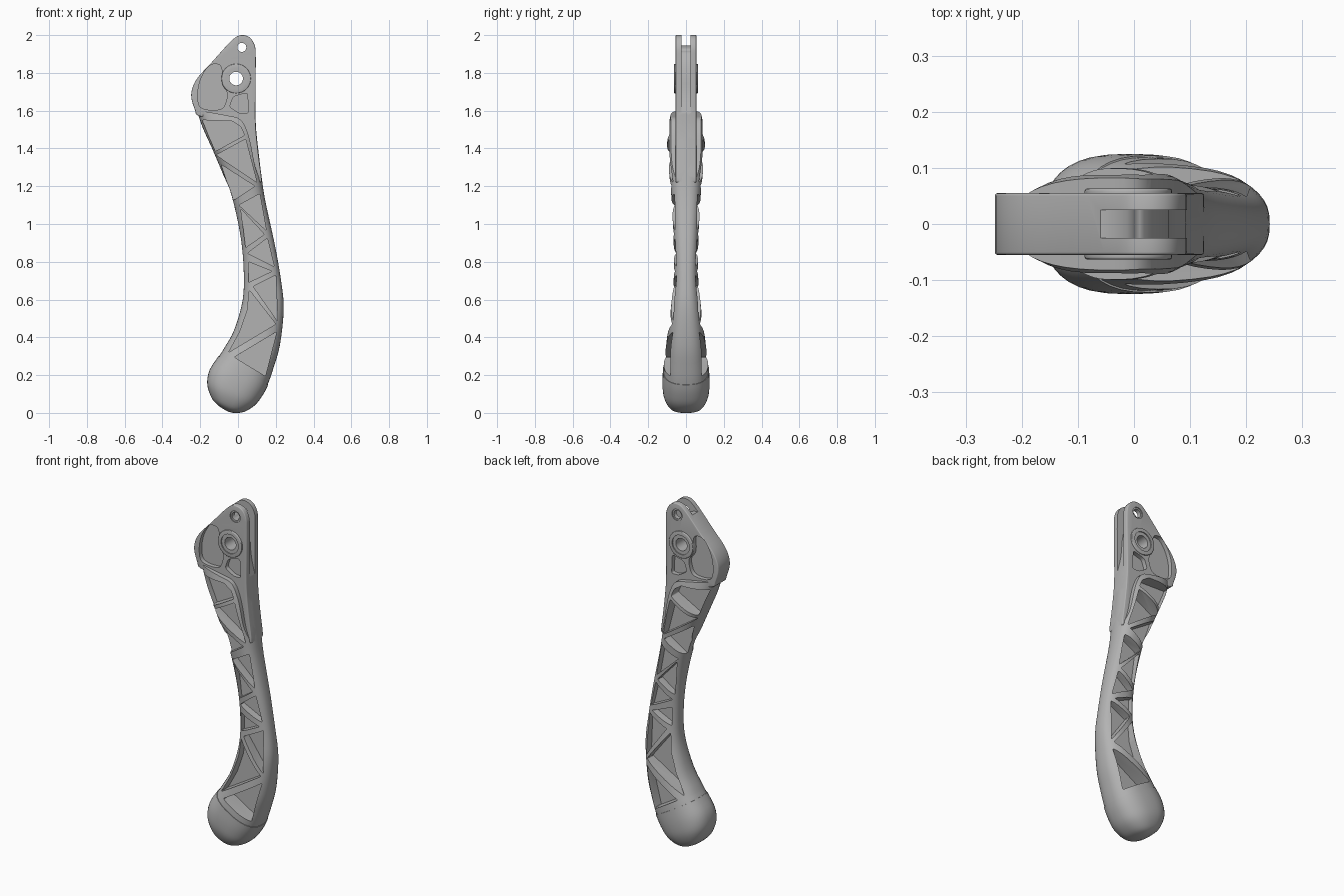
import bpy, bmesh, math
from mathutils import Vector

cube = bpy.data.objects.get("Cube")
if cube:
    bpy.data.objects.remove(cube, do_unlink=True)

grey = bpy.data.materials.new("satin grey")
grey.use_nodes = True
grey.diffuse_color = (0.45, 0.45, 0.45, 1)
grey.node_tree.nodes["Principled BSDF"].inputs["Base Color"].default_value = (0.45, 0.45, 0.45, 1)


def spline(pts, steps=4, closed=False):
    """Catmull-Rom through points of any dimension."""
    pts = [Vector(p) for p in pts]
    n = len(pts)
    pick = (lambda i: pts[i % n]) if closed else (lambda i: pts[min(max(i, 0), n - 1)])
    out = []
    for i in range(n if closed else n - 1):
        a, b, c, d = (pick(i + k) for k in (-1, 0, 1, 2))
        for s in range(steps):
            t = s / steps
            out.append(b + (c - a) * (t / 2) + (a * 2 - b * 5 + c * 4 - d) * (t * t / 2)
                       + (b * 3 - a - c * 3 + d) * (t ** 3 / 2))
    return out if closed else out + [pts[-1]]


def circle(x, z, r, n=32):
    return [(x + r * math.cos(math.tau * i / n), z + r * math.sin(math.tau * i / n)) for i in range(n)]


def finish(name, bm):
    bmesh.ops.recalc_face_normals(bm, faces=bm.faces)
    mesh = bpy.data.meshes.new(name)
    bm.to_mesh(mesh)
    bm.free()
    mesh.materials.append(grey)
    obj = bpy.data.objects.new(name, mesh)
    bpy.context.collection.objects.link(obj)
    return obj


def prisms(name, outlines, y0, y1, both=True, corner=0):
    """Extrude x-z outlines from y0 to y1, optionally mirrored to the other side."""
    total = bmesh.new()
    for pts in outlines:
        for side in ((1, -1) if both else (1,)):
            bm = bmesh.new()
            bm.faces.new([bm.verts.new((p[0], y0 * side, p[1])) for p in pts])
            if corner:
                bmesh.ops.bevel(bm, geom=bm.verts[:], offset=corner, segments=3,
                                profile=0.5, affect='VERTICES')
            ext = bmesh.ops.extrude_face_region(bm, geom=bm.faces[:])["geom"]
            moved = [v for v in ext if isinstance(v, bmesh.types.BMVert)]
            bmesh.ops.translate(bm, verts=moved, vec=(0, (y1 - y0) * side, 0))
            bmesh.ops.recalc_face_normals(bm, faces=bm.faces)
            tmp = bpy.data.meshes.new("tmp")
            bm.to_mesh(tmp)
            bm.free()
            total.from_mesh(tmp)
            bpy.data.meshes.remove(tmp)
    return finish(name, total)


def loft(name, rows, grow=0, sides=40):
    """Skin squarish oval sections given as right edge, left edge and half depth."""
    bm = bmesh.new()
    rings = []
    for lx, lz, rx, rz, h in rows:
        mid = Vector((lx + rx, 0, lz + rz)) / 2
        half = Vector((rx - lx, 0, rz - lz)) / 2
        half += half.normalized() * grow
        ring = []
        for i in range(sides):
            a = math.tau * i / sides
            c, s = math.cos(a), math.sin(a)
            u = math.copysign(abs(c) ** 0.8, c)
            v = math.copysign(abs(s) ** 0.8, s)
            ring.append(bm.verts.new(mid + half * u + Vector((0, (h + grow) * v, 0))))
        rings.append(ring)
    for a, b in zip(rings, rings[1:]):
        for i in range(sides):
            j = (i + 1) % sides
            bm.faces.new((a[i], a[j], b[j], b[i]))
    bm.faces.new(rings[0])
    bm.faces.new(rings[-1])
    return finish(name, bm)


def apply(obj, mod):
    bpy.context.view_layer.objects.active = obj
    bpy.ops.object.modifier_apply(modifier=mod.name)


def combine(obj, other, operation):
    mod = obj.modifiers.new("combine", 'BOOLEAN')
    mod.operation, mod.solver, mod.object = operation, 'EXACT', other
    apply(obj, mod)
    bpy.data.objects.remove(other, do_unlink=True)


def soften(obj, width):
    mod = obj.modifiers.new("soft edges", 'BEVEL')
    mod.width, mod.segments, mod.limit_method = width, 3, 'ANGLE'
    mod.angle_limit = math.radians(50)
    apply(obj, mod)


# Grip and end knob sections, top to bottom
sections = [
    (-.225, 1.62, .092, 1.6, .075), (-.187, 1.51, .096, 1.5, .094),
    (-.135, 1.395, .11, 1.37, .1), (-.08, 1.265, .125, 1.25, .088),
    (-.035, 1.155, .145, 1.12, .077), (.012, .945, .195, .89, .066),
    (.03, .76, .228, .7, .064), (.025, .6, .242, .55, .078),
    (-.02, .44, .222, .36, .1), (-.075, .34, .187, .235, .113),
    (-.1, .3, .157, .15, .119), (-.148, .225, .125, .09, .122),
    (-.16, .15, .085, .04, .115), (-.138, .08, .03, .007, .09),
    (-.11, .045, -.02, .001, .06), (-.085, .025, -.055, .008, .02)]
rows = spline(sections)
seam = 10 * 4
grip = loft("handle_body", rows[:seam + 1])
knob = loft("end_knob", rows[seam:], grow=.003)

# Step the grip down to the flat head along a curved shoulder
shoulder = spline([(-.3, 1.6), (-.21, 1.6), (-.06, 1.575), (.01, 1.555), (.045, 1.5),
                   (.068, 1.42), (.092, 1.3), (.13, 1.2)])
combine(grip, prisms("trim", [shoulder + [Vector(p) for p in ((.3, 1.2), (.3, 1.8), (-.3, 1.8))]],
                     .053, .2), 'DIFFERENCE')

# Flat head plate with a rounded outline
head_outline = spline([
    (.02, 2), (.065, 1.985), (.09, 1.94), (.094, 1.88), (.093, 1.7), (.093, 1.53), (.108, 1.37),
    (.125, 1.23), (.1, 1.25), (.06, 1.42), (.03, 1.51), (-.03, 1.55), (-.2, 1.57), (-.228, 1.605),
    (-.248, 1.685), (-.22, 1.765), (-.14, 1.855), (-.03, 1.975)], closed=True)
head = prisms("head", [head_outline], -.055, .055, both=False)
soften(head, .008)
combine(grip, head, 'UNION')

# Triangular truss pockets on both sides of the grip
truss = [
    [(-.19, 1.55), (-.03, 1.545), (.015, 1.515), (.035, 1.47), (-.12, 1.385)],
    [(-.115, 1.365), (.04, 1.45), (.1, 1.22)], [(-.09, 1.315), (.09, 1.2), (-.025, 1.125)],
    [(.005, 1.1), (.115, 1.16), (.15, .965)], [(.015, 1.08), (.14, .945), (.04, .875)],
    [(.05, .845), (.155, .925), (.192, .775)], [(.055, .8), (.18, .75), (.055, .69)],
    [(.08, .67), (.2, .73), (.21, .485)],
    [(.06, .65), (.2, .47), (-.05, .32), (.01, .43), (.05, .545)],
    [(-.02, .295), (.205, .43), (.145, .195)]]
combine(grip, prisms("truss_cut", truss, .02, .2, corner=.007), 'DIFFERENCE')

# Head pockets
lobe = spline([(-.155, 1.835), (-.105, 1.845), (-.085, 1.815), (-.085, 1.74), (-.06, 1.7),
               (-.06, 1.66), (-.09, 1.608), (-.19, 1.612), (-.213, 1.67), (-.2, 1.76)], closed=True)
window = [(-.025, 1.675), (.05, 1.695), (.055, 1.585), (.01, 1.585), (-.045, 1.62)]
combine(grip, prisms("lobe_cut", [lobe], .03, .2), 'DIFFERENCE')
combine(grip, prisms("window_cut", [window], .03, .2, corner=.012), 'DIFFERENCE')

# Pivot boss with a recessed face, then the bores
pivot, pin = (-.01, 1.77), (.02, 1.935)
boss = prisms("boss", [circle(*pivot, .078)], -.063, .063, both=False)
soften(boss, .004)
combine(grip, boss, 'UNION')
combine(grip, prisms("recess", [circle(*pivot, .056)], .057, .2), 'DIFFERENCE')
combine(grip, prisms("pin_recess", [circle(*pin, .033)], .049, .2), 'DIFFERENCE')
bores = [circle(*pivot, .036), circle(*pin, .024)]
combine(grip, prisms("bores", bores, -.3, .3, both=False), 'DIFFERENCE')

# Fork slot through the top, running out down the back edge
slot = spline([(-.12, 1.945), (-.03, 1.94), (.03, 1.89), (.058, 1.8), (.07, 1.68), (.11, 1.52)])
slot += [Vector((.2, 1.52)), Vector((.2, 2.1)), Vector((-.12, 2.1))]
combine(grip, prisms("slot", [slot], -.025, .025, both=False), 'DIFFERENCE')

# Smooth shading with crisp edges
for obj in (grip, knob):
    bpy.ops.object.select_all(action='DESELECT')
    obj.select_set(True)
    bpy.context.view_layer.objects.active = obj
    bpy.ops.object.shade_smooth_by_angle(angle=math.radians(32))
